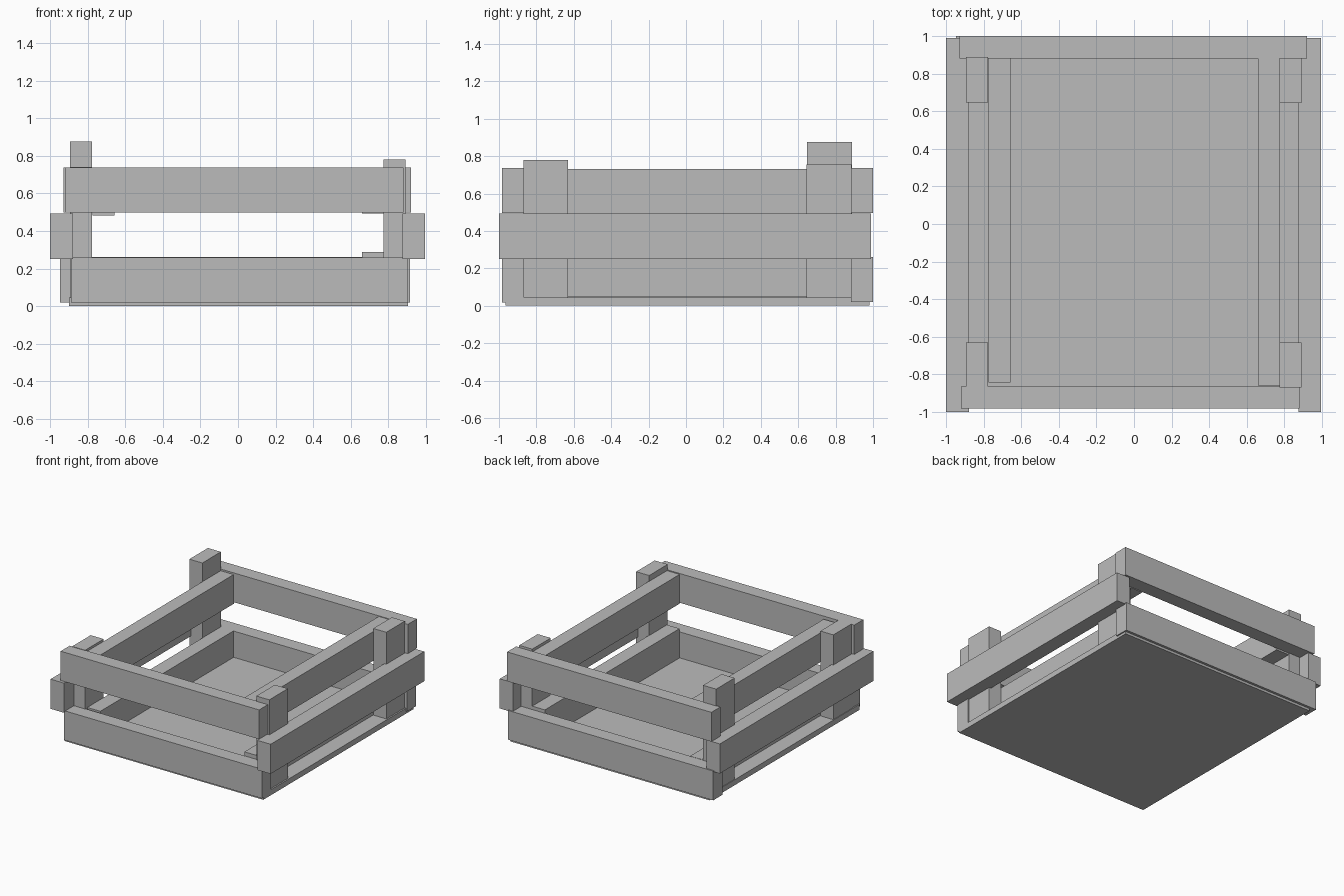
import bpy

cube = bpy.data.objects.get("Cube")
if cube:
    bpy.data.objects.remove(cube, do_unlink=True)

grey = bpy.data.materials.new("plain_grey")
grey.use_nodes = True
colour = (0.5, 0.5, 0.5, 1)
grey.diffuse_color = colour
grey.node_tree.nodes["Principled BSDF"].inputs["Base Color"].default_value = colour

T = 0.118   # plank thickness
H = 0.24    # plank width


def box(name, xs, ys, zs):
    """Add a flat-faced block spanning the given ranges."""
    spans = (xs, ys, zs)
    bpy.ops.mesh.primitive_cube_add(size=1, location=[(a + b) / 2 for a, b in spans])
    ob = bpy.context.object
    ob.name = ob.data.name = name
    ob.scale = [b - a for a, b in spans]
    bpy.ops.object.transform_apply(location=False, rotation=False, scale=True)
    ob.data.materials.append(grey)


# Floor of the crate
box("base_panel", (-0.90, 0.905), (-0.965, 0.98), (0, 0.045))

# Front and back planks, slightly uneven in length
for name, xs, y, z in (
    ("front_lower_plank", (-0.89, 0.905), -0.983, 0.018),
    ("front_upper_plank", (-0.92, 0.88), -0.983, 0.497),
    ("back_lower_plank", (-0.947, 0.915), 0.882, 0.02),
    ("back_upper_plank", (-0.93, 0.922), 0.882, 0.497),
):
    box(name, xs, (y, y + T), (z, z + H))

# Outer side planks at mid height
for name, x in (("right_side_plank", -1.0), ("left_side_plank", 0.875)):
    box(name, (x, x + T + 0.003), (-1.0, 0.99), (0.25, 0.493))

# Corner posts of differing heights
for name, x, y, top in (
    ("front_right_post", -0.895, -0.87, 0.74),
    ("front_left_post", 0.775, -0.87, 0.78),
    ("back_right_post", -0.895, 0.648, 0.875),
    ("back_left_post", 0.775, 0.645, 0.755),
):
    box(name, (x, x + T), (y, y + H), (0.045, top))

# Inner side rails
for name, x, y, z in (
    ("right_lower_rail", -0.775, -0.845, 0.022),
    ("right_upper_rail", -0.775, -0.845, 0.483),
    ("left_lower_rail", 0.66, -0.86, 0.048),
    ("left_upper_rail", 0.66, -0.86, 0.492),
):
    box(name, (x, x + T), (y, 0.885), (z, z + H))
